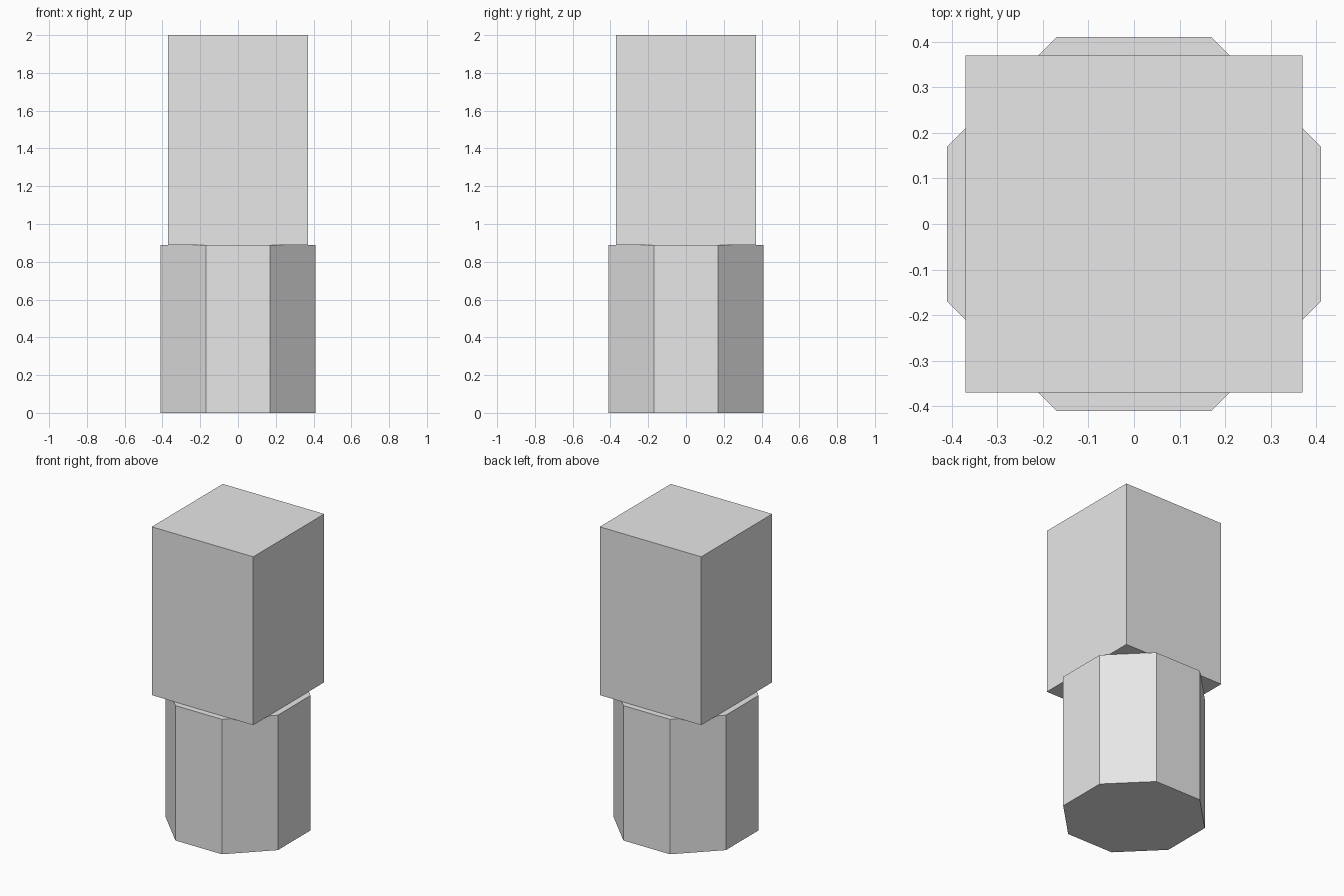
import bpy
import math

default_cube = bpy.data.objects.get("Cube")
if default_cube:
    bpy.data.objects.remove(default_cube, do_unlink=True)

SEAM = 0.89      # height where the two parts meet
TOP = 2.0
APOTHEM = 0.41   # centre to flat side of the octagon
BLOCK_WIDTH = 0.74

# Plain grey material
grey = bpy.data.materials.new("light grey")
grey.use_nodes = True
grey.diffuse_color = (0.8, 0.8, 0.8, 1)
grey.node_tree.nodes["Principled BSDF"].inputs["Base Color"].default_value = (0.8, 0.8, 0.8, 1)


def finish(name):
    obj = bpy.context.object
    obj.name = name
    bpy.ops.object.transform_apply(location=False, rotation=True, scale=True)
    obj.data.materials.append(grey)


# Octagonal lower shaft, flat sides facing the axes
bpy.ops.mesh.primitive_cylinder_add(
    vertices=8, radius=APOTHEM / math.cos(math.pi / 8), depth=SEAM,
    location=(0, 0, SEAM / 2))
shaft = bpy.context.object
if any(abs(v.co.x) < 0.001 for v in shaft.data.vertices):
    shaft.rotation_euler.z = math.pi / 8
finish("octagonal_shaft")

# Square upper block
bpy.ops.mesh.primitive_cube_add(size=1, location=(0, 0, (SEAM + TOP) / 2))
bpy.context.object.scale = (BLOCK_WIDTH, BLOCK_WIDTH, TOP - SEAM)
finish("square_block")
